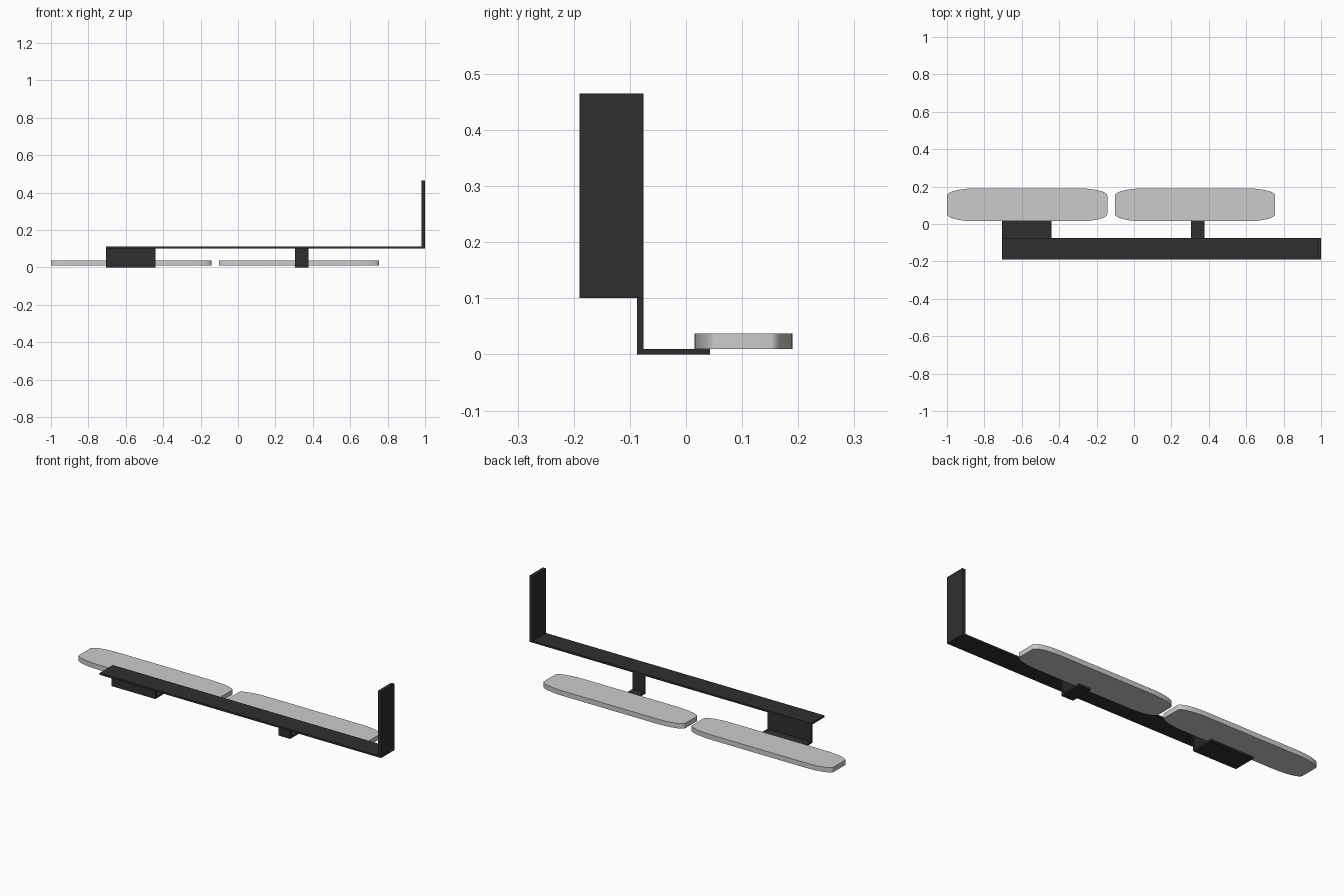
import bpy, bmesh, math

if "Cube" in bpy.data.objects:
    bpy.data.objects.remove(bpy.data.objects["Cube"])

dark = bpy.data.materials.new("dark_metal")
dark.diffuse_color = (0.028, 0.028, 0.028, 1)
dark.use_nodes = True
dark.node_tree.nodes["Principled BSDF"].inputs["Base Color"].default_value = dark.diffuse_color


def extrude(name, outline, direction, material=None):
    """Solid made by sweeping a closed 3D outline along a vector."""
    bm = bmesh.new()
    face = bm.faces.new([bm.verts.new(p) for p in outline])
    swept = bmesh.ops.extrude_face_region(bm, geom=[face])["geom"]
    bmesh.ops.translate(bm, vec=direction,
                        verts=[v for v in swept if isinstance(v, bmesh.types.BMVert)])
    bmesh.ops.recalc_face_normals(bm, faces=bm.faces)
    mesh = bpy.data.meshes.new(name)
    bm.to_mesh(mesh)
    bm.free()
    obj = bpy.data.objects.new(name, mesh)
    bpy.context.collection.objects.link(obj)
    if material:
        mesh.materials.append(material)
    return obj


# L-shaped rail: long flat bar with an upright end plate
rail = [(-0.705, 0.101), (1.0, 0.101), (1.0, 0.465), (0.981, 0.465),
        (0.981, 0.111), (-0.705, 0.111)]
extrude("rail_with_upright", [(x, -0.19, z) for x, z in rail], (0, 0.114, 0), dark)

# Angle brackets hanging under the rail, feet reaching beneath the pads
angle = [(-0.087, 0), (0.043, 0), (0.043, 0.01), (-0.076, 0.01),
         (-0.076, 0.101), (-0.087, 0.101)]
for name, x0, x1 in (("wide_bracket", -0.705, -0.44), ("narrow_bracket", 0.305, 0.377)):
    extrude(name, [(x0, y, z) for y, z in angle], (x1 - x0, 0, 0), dark)

# Flat pads with long elliptical corners
HALF_L, HALF_W, RX, RY, STEPS = 0.4285, 0.0875, 0.15, 0.038, 12
for name, cx in (("left_pad", -0.5715), ("right_pad", 0.3265)):
    outline = []
    for q, (sx, sy) in enumerate(((1, 1), (-1, 1), (-1, -1), (1, -1))):
        for i in range(STEPS + 1):
            a = math.pi / 2 * (q + i / STEPS)
            outline.append((cx + sx * (HALF_L - RX) + RX * math.cos(a),
                            0.1025 + sy * (HALF_W - RY) + RY * math.sin(a), 0.01))
    pad = extrude(name, outline, (0, 0, 0.027))
    bpy.ops.object.select_all(action='DESELECT')
    pad.select_set(True)
    bpy.context.view_layer.objects.active = pad
    bpy.ops.object.shade_smooth_by_angle(angle=math.radians(35))
